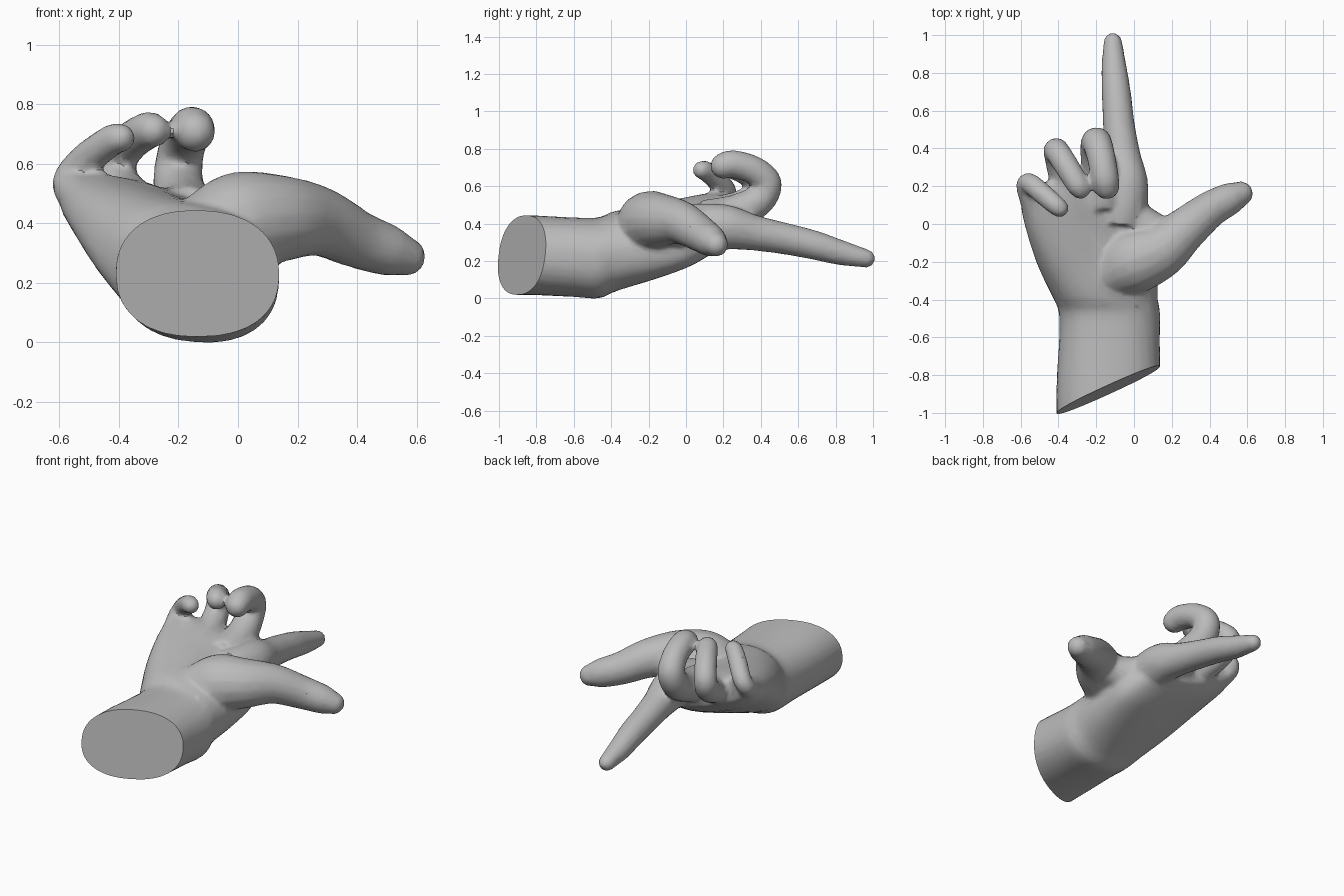
import bpy, bmesh, math
from mathutils import Vector

if "Cube" in bpy.data.objects:
    bpy.data.objects.remove(bpy.data.objects["Cube"])


def spline(points, steps=6):
    """Smooth curve through tuples of any length."""
    pts = [Vector(p) for p in points]
    pts = [pts[0] * 2 - pts[1]] + pts + [pts[-1] * 2 - pts[-2]]
    out = []
    for a, b, c, d in zip(pts, pts[1:], pts[2:], pts[3:]):
        for k in range(steps):
            t = k / steps
            out.append(0.5 * (2 * b + (c - a) * t + (2 * a - 5 * b + 4 * c - d) * t ** 2
                              + (3 * b - a - 3 * c + d) * t ** 3))
    return out + [pts[-2]]


def loft(bm, frames, sides=24, power=2.0):
    """Skin closed rings given as (centre, u axis, v axis)."""
    rings = []
    for c, u, v in frames:
        ring = []
        for i in range(sides):
            a = 2 * math.pi * i / sides
            x, y = math.cos(a), math.sin(a)
            x = math.copysign(abs(x) ** (2 / power), x)
            y = math.copysign(abs(y) ** (2 / power), y)
            ring.append(bm.verts.new(c + u * x + v * y))
        rings.append(ring)
    faces = [bm.faces.new(rings[0][::-1]), bm.faces.new(rings[-1])]
    for r, s in zip(rings, rings[1:]):
        for i in range(sides):
            j = (i + 1) % sides
            faces.append(bm.faces.new((r[i], r[j], s[j], s[i])))
    bmesh.ops.recalc_face_normals(bm, faces=faces)


def digit(bm, points):
    """Tapered tube with a round tip from (x, y, z, radius) points."""
    pts = spline(points)
    centres = [Vector(p[:3]) for p in pts]
    frames, side, old = [], None, None
    for i, c in enumerate(centres):
        t = (centres[min(i + 1, len(pts) - 1)] - centres[max(i - 1, 0)]).normalized()
        if side is None:
            side = t.orthogonal().normalized()
        else:
            side = old.rotation_difference(t) @ side
        old = t
        frames.append((c, side * pts[i][3], t.cross(side) * pts[i][3]))
    c, u, v = frames[-1]
    r = pts[-1][3]
    for deg in (20, 40, 60, 80):
        a = math.radians(deg)
        frames.append((c + old * r * math.sin(a), u * math.cos(a), v * math.cos(a)))
    loft(bm, frames, sides=16)


bm = bmesh.new()

# Wrist and palm: y, centre x, centre z, half width, half thickness, tilt in degrees
sections = [
    (-1.15, -0.135, 0.235, 0.275, 0.215, 0),
    (-0.85, -0.135, 0.235, 0.275, 0.213, 0),
    (-0.62, -0.130, 0.225, 0.267, 0.212, 2),
    (-0.47, -0.130, 0.220, 0.268, 0.215, 5),
    (-0.38, -0.155, 0.255, 0.280, 0.210, 10),
    (-0.20, -0.195, 0.300, 0.330, 0.180, 17),
    (0.00, -0.230, 0.355, 0.365, 0.145, 19),
    (0.14, -0.275, 0.405, 0.340, 0.120, 18),
    (0.22, -0.280, 0.430, 0.300, 0.085, 18),
]
frames = []
for y, x, z, a, b, tilt in spline(sections):
    t = math.radians(tilt)
    frames.append((Vector((x, y, z)), Vector((math.cos(t), 0, -math.sin(t))) * a,
                   Vector((math.sin(t), 0, math.cos(t))) * b))
loft(bm, frames, sides=32, power=2.3)

# Thumb with its fleshy mound
digit(bm, [(-0.14, -0.27, 0.36, 0.13), (0.00, -0.20, 0.405, 0.17), (0.14, -0.14, 0.42, 0.148),
           (0.27, -0.03, 0.41, 0.118), (0.40, 0.075, 0.35, 0.098), (0.51, 0.135, 0.31, 0.085),
           (0.565, 0.16, 0.292, 0.066)])
# Pointing index finger
digit(bm, [(-0.07, 0.00, 0.38, 0.13), (-0.045, 0.20, 0.385, 0.122), (-0.06, 0.36, 0.355, 0.096),
           (-0.08, 0.52, 0.325, 0.085), (-0.092, 0.68, 0.29, 0.078), (-0.105, 0.82, 0.25, 0.068),
           (-0.112, 0.962, 0.217, 0.050)])
# Curled middle finger
digit(bm, [(-0.17, 0.10, 0.42, 0.11), (-0.18, 0.27, 0.465, 0.096), (-0.20, 0.39, 0.53, 0.086),
           (-0.197, 0.432, 0.62, 0.080), (-0.175, 0.36, 0.69, 0.076), (-0.155, 0.25, 0.722, 0.075),
           (-0.145, 0.20, 0.712, 0.070)])
# Curled ring finger
digit(bm, [(-0.32, 0.06, 0.44, 0.10), (-0.36, 0.22, 0.475, 0.086), (-0.40, 0.35, 0.535, 0.074),
           (-0.41, 0.388, 0.61, 0.067), (-0.365, 0.32, 0.675, 0.066), (-0.305, 0.22, 0.715, 0.063),
           (-0.285, 0.19, 0.715, 0.058)])
# Curled little finger
digit(bm, [(-0.47, 0.00, 0.44, 0.09), (-0.53, 0.12, 0.49, 0.074), (-0.57, 0.20, 0.535, 0.055),
           (-0.55, 0.215, 0.58, 0.054), (-0.49, 0.165, 0.635, 0.056), (-0.42, 0.105, 0.685, 0.053),
           (-0.395, 0.085, 0.69, 0.050)])
# Web between thumb and index finger
digit(bm, [(-0.05, 0.05, 0.37, 0.11), (0.08, -0.03, 0.375, 0.105), (0.18, -0.06, 0.385, 0.09)])

mesh = bpy.data.meshes.new("hand")
bm.to_mesh(mesh)
bm.free()
hand = bpy.data.objects.new("hand", mesh)
bpy.context.collection.objects.link(hand)

# Fuse the parts into one skin
fuse = hand.modifiers.new("fuse", 'REMESH')
fuse.mode = 'VOXEL'
fuse.voxel_size = 0.014
soften = hand.modifiers.new("soften", 'SMOOTH')
soften.factor = 0.5
soften.iterations = 5
thin = hand.modifiers.new("thin", 'DECIMATE')
thin.ratio = 0.15
deps = bpy.context.evaluated_depsgraph_get()
skin = bpy.data.meshes.new_from_object(hand.evaluated_get(deps))
hand.modifiers.clear()

# Flat slanted cut through the wrist
bm = bmesh.new()
bm.from_mesh(skin)
cut = bmesh.ops.bisect_plane(bm, geom=bm.verts[:] + bm.edges[:] + bm.faces[:],
                             plane_co=(-0.2, -0.9046, 0.25), plane_no=(0.4545, -1, 0.12),
                             clear_outer=True)
rim = [e for e in cut["geom_cut"] if isinstance(e, bmesh.types.BMEdge)]
bmesh.ops.contextual_create(bm, geom=rim)
bmesh.ops.recalc_face_normals(bm, faces=bm.faces[:])
low = min(v.co.z for v in bm.verts)
bmesh.ops.translate(bm, verts=bm.verts[:], vec=(0, 0, -low))
bm.to_mesh(skin)
bm.free()
hand.data = skin
skin.name = "hand_skin"

grey = bpy.data.materials.new("plain grey")
grey.diffuse_color = (0.5, 0.5, 0.5, 1)
grey.use_nodes = True
grey.node_tree.nodes["Principled BSDF"].inputs["Base Color"].default_value = grey.diffuse_color
skin.materials.clear()
skin.materials.append(grey)

bpy.context.view_layer.objects.active = hand
hand.select_set(True)
bpy.ops.object.shade_smooth_by_angle(angle=math.radians(40))
